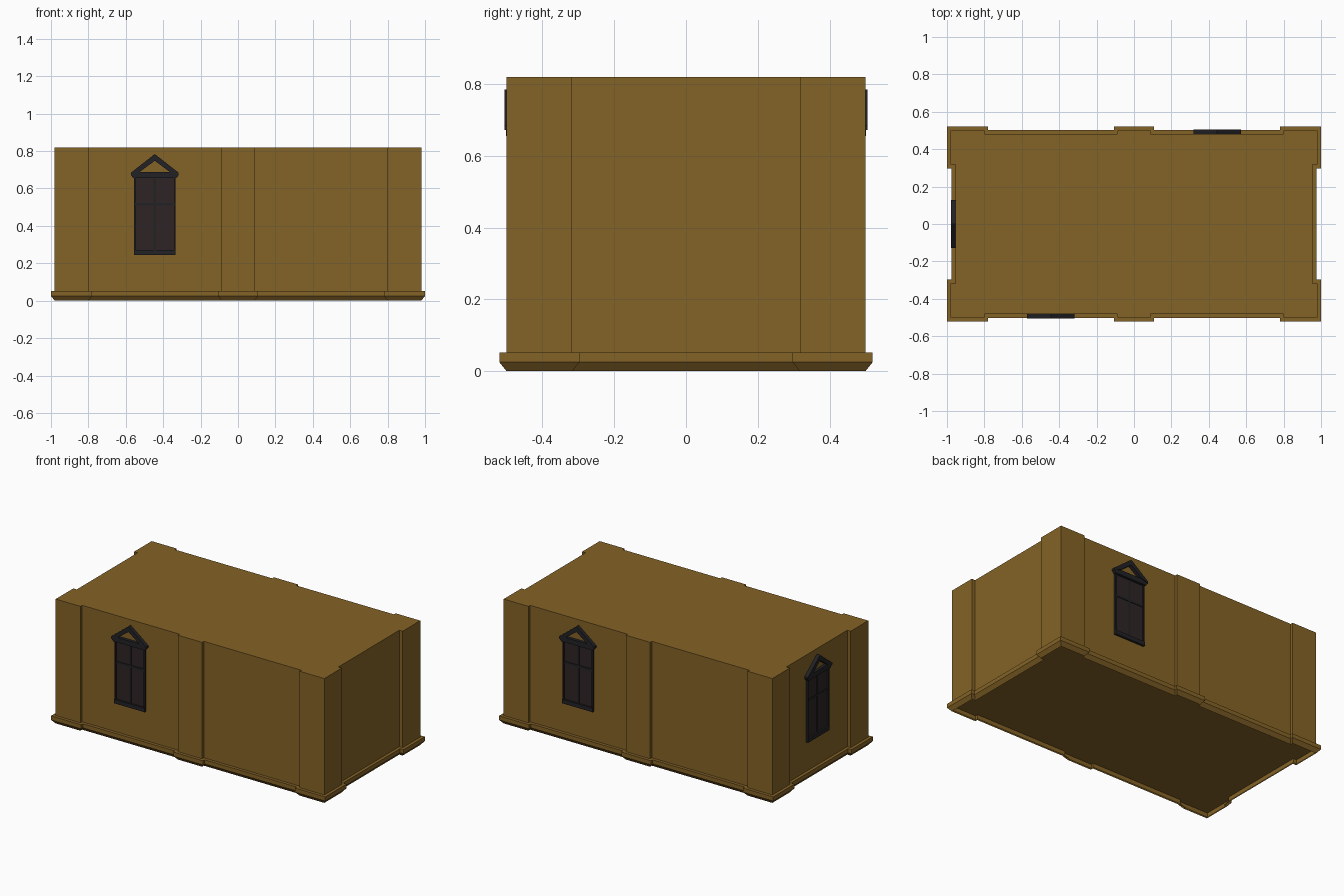
import bpy, bmesh, math
from mathutils import Matrix, Vector

if "Cube" in bpy.data.objects:
    bpy.data.objects.remove(bpy.data.objects["Cube"])


def material(name, rgb):
    m = bpy.data.materials.new(name)
    m.diffuse_color = (*rgb, 1)
    m.use_nodes = True
    m.node_tree.nodes["Principled BSDF"].inputs["Base Color"].default_value = m.diffuse_color
    return m


WALL = material("ochre_wall", (0.235, 0.125, 0.02))
TRIM = material("dark_trim", (0.016, 0.016, 0.019))
GLASS = material("dark_glass", (0.028, 0.018, 0.018))


def finish(bm, name, mat, matrix=None):
    bmesh.ops.recalc_face_normals(bm, faces=bm.faces)
    me = bpy.data.meshes.new(name)
    bm.to_mesh(me)
    bm.free()
    me.materials.append(mat)
    ob = bpy.data.objects.new(name, me)
    bpy.context.collection.objects.link(ob)
    if matrix:
        ob.matrix_world = matrix
    return ob


def outline(o):
    """Plan of the walls with corner and middle pilasters, grown outward by o."""
    X, Y, xr, yr = 0.98 + o, 0.50 + o, 0.955 + o, 0.482 + o
    cx, cy, mid = 0.80 - o, 0.317 - o, 0.088 + o
    front = [(-X, -Y), (-cx, -Y), (-cx, -yr), (-mid, -yr), (-mid, -Y),
             (mid, -Y), (mid, -yr), (cx, -yr), (cx, -Y), (X, -Y)]
    right = [(X, -cy), (xr, -cy), (xr, cy), (X, cy)]
    half = front + right
    return half + [(-x, -y) for x, y in half]


# walls and plinth: stacked outlines joined by bands, capped at top and floor
bm = bmesh.new()
levels = [(0, 0.0), (0.02, 0.025), (0.02, 0.052), (0, 0.052), (0, 0.82)]
rings = [[bm.verts.new((x, y, z)) for x, y in outline(o)] for o, z in levels]
n = len(rings[0])
for a, b in zip(rings, rings[1:]):
    for i in range(n):
        j = (i + 1) % n
        bm.faces.new((a[i], a[j], b[j], b[i]))
bm.faces.new(rings[4])
bm.faces.new(rings[3][::-1])
finish(bm, "building_walls", WALL)


def prism(bm, pts, d0, d1):
    """Extrude a profile in the wall plane from depth d0 out to d1."""
    back = [bm.verts.new((u, -d0, z)) for u, z in pts]
    front = [bm.verts.new((u, -d1, z)) for u, z in pts]
    bm.faces.new(back[::-1])
    bm.faces.new(front)
    for i in range(len(pts)):
        j = (i + 1) % len(pts)
        bm.faces.new((back[i], back[j], front[j], front[i]))


def slab(bm, u0, u1, z0, z1, d):
    prism(bm, [(u0, z0), (u1, z0), (u1, z1), (u0, z1)], -0.005, d)


def window(label, matrix):
    # glass
    bm = bmesh.new()
    slab(bm, -0.105, 0.105, 0.26, 0.67, 0.003)
    finish(bm, label + "_window_glass", GLASS, matrix)
    # frame, glazing bars and sill
    bm = bmesh.new()
    for s in (-1, 1):
        slab(bm, min(s * 0.102, s * 0.112), max(s * 0.102, s * 0.112), 0.25, 0.665, 0.012)
    slab(bm, -0.006, 0.006, 0.26, 0.66, 0.007)
    slab(bm, -0.105, 0.105, 0.508, 0.522, 0.007)
    slab(bm, -0.112, 0.112, 0.245, 0.272, 0.015)
    finish(bm, label + "_window_frame", TRIM, matrix)
    # lintel and open pediment
    bm = bmesh.new()
    prism(bm, [(-0.115, 0.655), (0.115, 0.655), (0.128, 0.672),
               (0.122, 0.688), (-0.122, 0.688), (-0.128, 0.672)], -0.005, 0.02)
    for s in (-1, 1):
        prism(bm, [(s * 0.128, 0.672), (s * 0.128, 0.684), (0, 0.784),
                   (0, 0.748), (s * 0.085, 0.685)], -0.005, 0.024)
    finish(bm, label + "_window_pediment", TRIM, matrix)


# windows on the front, back and left walls
window("front", Matrix.Translation((-0.445, -0.482, 0)))
window("back", Matrix.Translation((0.445, 0.482, 0)) @ Matrix.Rotation(math.pi, 4, 'Z'))
window("left", Matrix.Translation((-0.955, 0, 0)) @ Matrix.Rotation(-math.pi / 2, 4, 'Z'))
